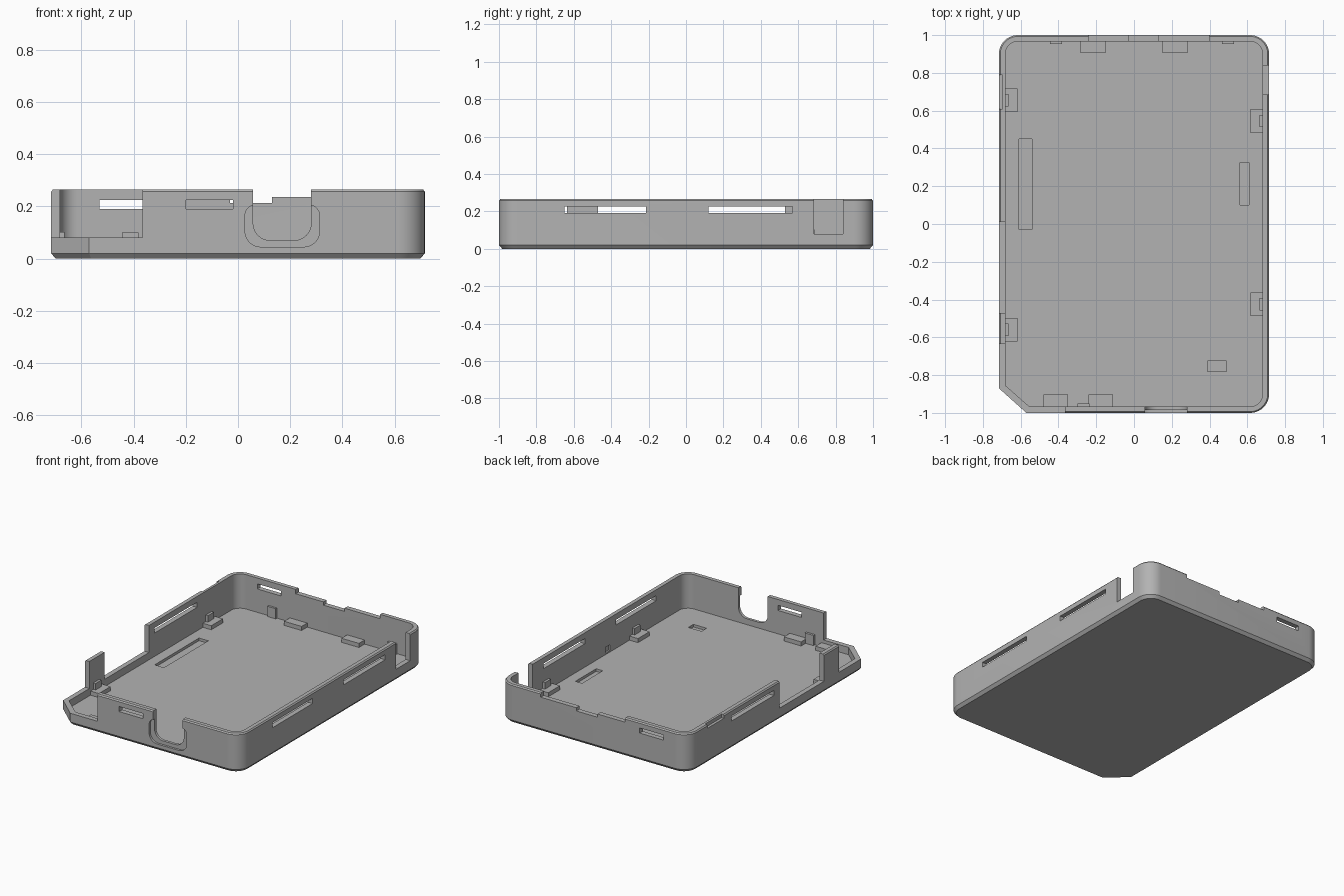
import bpy, bmesh, math
from mathutils import Vector

cube = bpy.data.objects.get("Cube")
if cube:
    bpy.data.objects.remove(cube, do_unlink=True)

grey = bpy.data.materials.new("matte grey plastic")
grey.use_nodes = True
grey.diffuse_color = (0.45, 0.45, 0.45, 1)
grey.node_tree.nodes["Principled BSDF"].inputs["Base Color"].default_value = grey.diffuse_color

HX, HY, TOP, WALL, FLOOR, LOW = 0.715, 1.0, 0.265, 0.034, 0.03, 0.08
SLOT_Z = (0.19, 0.225)


def make_object(name, bm):
    bmesh.ops.recalc_face_normals(bm, faces=bm.faces)
    mesh = bpy.data.meshes.new(name)
    bm.to_mesh(mesh)
    bm.free()
    mesh.materials.append(grey)
    obj = bpy.data.objects.new(name, mesh)
    bpy.context.collection.objects.link(obj)
    return obj


def loft(name, rings):
    """Closed solid through equal-length rings of points."""
    bm = bmesh.new()
    loops = [[bm.verts.new(p) for p in ring] for ring in rings]
    for a, b in zip(loops, loops[1:]):
        for i in range(len(a)):
            j = (i + 1) % len(a)
            bm.faces.new((a[i], a[j], b[j], b[i]))
    bm.faces.new(loops[0])
    bm.faces.new(loops[-1])
    return make_object(name, bm)


def box(name, x, y, z):
    ring = [(x[0], y[0]), (x[1], y[0]), (x[1], y[1]), (x[0], y[1])]
    return loft(name, [[(px, py, h) for px, py in ring] for h in z])


def arc(cx, cy, r, start, steps=10):
    return [(cx + r * math.cos(a), cy + r * math.sin(a))
            for a in (start + math.pi / 2 * i / steps for i in range(steps + 1))]


def rounded(x, y, low_r, high_r):
    """Rounded rectangle, counter-clockwise, own radius for low and high corners."""
    q = math.pi / 2
    return (arc(x[1] - high_r, y[1] - high_r, high_r, 0) + arc(x[0] + high_r, y[1] - high_r, high_r, q)
            + arc(x[0] + low_r, y[0] + low_r, low_r, 2 * q) + arc(x[1] - low_r, y[0] + low_r, low_r, 3 * q))


def tray_ring(inset, z):
    """Plan outline: three round corners and one clipped corner."""
    r, x, y, k = 0.1 - inset, HX - inset, HY - inset, inset * 0.45
    q = math.pi / 2
    pts = arc(x - r, y - r, r, 0) + arc(r - x, y - r, r, q)
    pts += [(-x, -0.87 + k), (-0.57 + k, -y)]
    pts += arc(x - r, r - y, r, 3 * q)
    return [(px, py, z) for px, py in pts]


def cut(target, cutter):
    mod = target.modifiers.new("cut", "BOOLEAN")
    mod.operation, mod.solver, mod.object = "DIFFERENCE", "EXACT", cutter
    graph = bpy.context.evaluated_depsgraph_get()
    graph.update()
    mesh = bpy.data.meshes.new_from_object(target.evaluated_get(graph))
    target.modifiers.clear()
    target.data = mesh
    bpy.data.objects.remove(cutter, do_unlink=True)


# Tray shell: chamfered base, walls and floor
tray = loft("tray", [tray_ring(0.017, 0), tray_ring(0, 0.02), tray_ring(0, TOP - 0.008),
                     tray_ring(0.007, TOP), tray_ring(WALL, TOP), tray_ring(WALL, FLOOR)])

LEFT, RIGHT = (-0.8, -0.66), (0.66, 0.8)
FRONT, BACK = (-1.1, -0.95), (0.95, 1.1)
HIGH = (LOW, 0.4)
cuts = [
    # open front corner and side openings
    ((-0.8, -0.365), (-1.1, -0.635), HIGH),
    (LEFT, (-0.47, 0.01), HIGH),
    (RIGHT, (0.685, 0.84), HIGH),
    # lowered back rim
    ((-0.24, 0.40), BACK, (0.235, 0.4)),
    ((-0.03, 0.13), BACK, (0.213, 0.4)),
    # shallow outer rim recess
    ((-0.8, -0.697), (0.61, 0.79), (0.24, 0.4)),
    # long latch slots
    (RIGHT, (-0.65, -0.215), SLOT_Z),
    (RIGHT, (0.12, 0.57), SLOT_Z),
    (LEFT, (0.07, 0.53), SLOT_Z),
    ((-0.2, -0.02), FRONT, SLOT_Z),
    ((-0.53, -0.35), BACK, SLOT_Z),
    # floor pockets
    ((-0.61, -0.54), (-0.03, 0.45), (0.012, 0.1)),
    ((0.56, 0.61), (0.1, 0.325), (0.012, 0.1)),
    ((0.39, 0.49), (-0.78, -0.725), (0.012, 0.1)),
    # small inner wall pocket
    ((0.6, 0.692), (-0.15, -0.1), (0.04, 0.08)),
]
for spans in cuts:
    cut(tray, box("cutter", *spans))

# Cable port: shallow outer recess and a U-shaped opening
recess = rounded((0.027, 0.312), (0.045, 0.205), 0.06, 0.04)
cut(tray, loft("cutter", [[(x, y, z) for x, z in recess] for y in (-1.1, -0.985)]))
port = rounded((0.058, 0.28), (0.07, 0.5), 0.065, 0.02)
cut(tray, loft("cutter", [[(x, y, z) for x, z in port] for y in FRONT]))

# Side rests, each with a small locating post
for side, y in ((-1, 0.655), (-1, -0.56), (1, 0.545), (1, -0.425)):
    name = "left" if side > 0 else "right"
    box(name + "_rest", sorted((side * 0.69, side * 0.617)), (y - 0.063, y + 0.063), (0.02, 0.058))
    box(name + "_post", sorted((side * 0.69, side * 0.664)), (y - 0.032, y + 0.032), (0.05, 0.102))

# Front and back rests
for x in (-0.415, -0.175):
    box("front_rest", (x - 0.065, x + 0.065), (-0.975, -0.902), (0.02, 0.058))
for x in (-0.218, 0.216):
    box("back_rest", (x - 0.066, x + 0.066), (0.905, 0.975), (0.02, 0.058))

# Front and back locating clips
box("front_clip", (-0.3, -0.235), (-0.975, -0.95), (0.02, 0.1))
for x in (-0.413, 0.497):
    box("back_clip", (x - 0.032, x + 0.032), (0.952, 0.975), (0.02, 0.1))

# Smooth the rounded corners, keep edges crisp
bpy.ops.object.select_all(action="DESELECT")
tray.select_set(True)
bpy.context.view_layer.objects.active = tray
bpy.ops.object.shade_smooth_by_angle(angle=math.radians(25))
